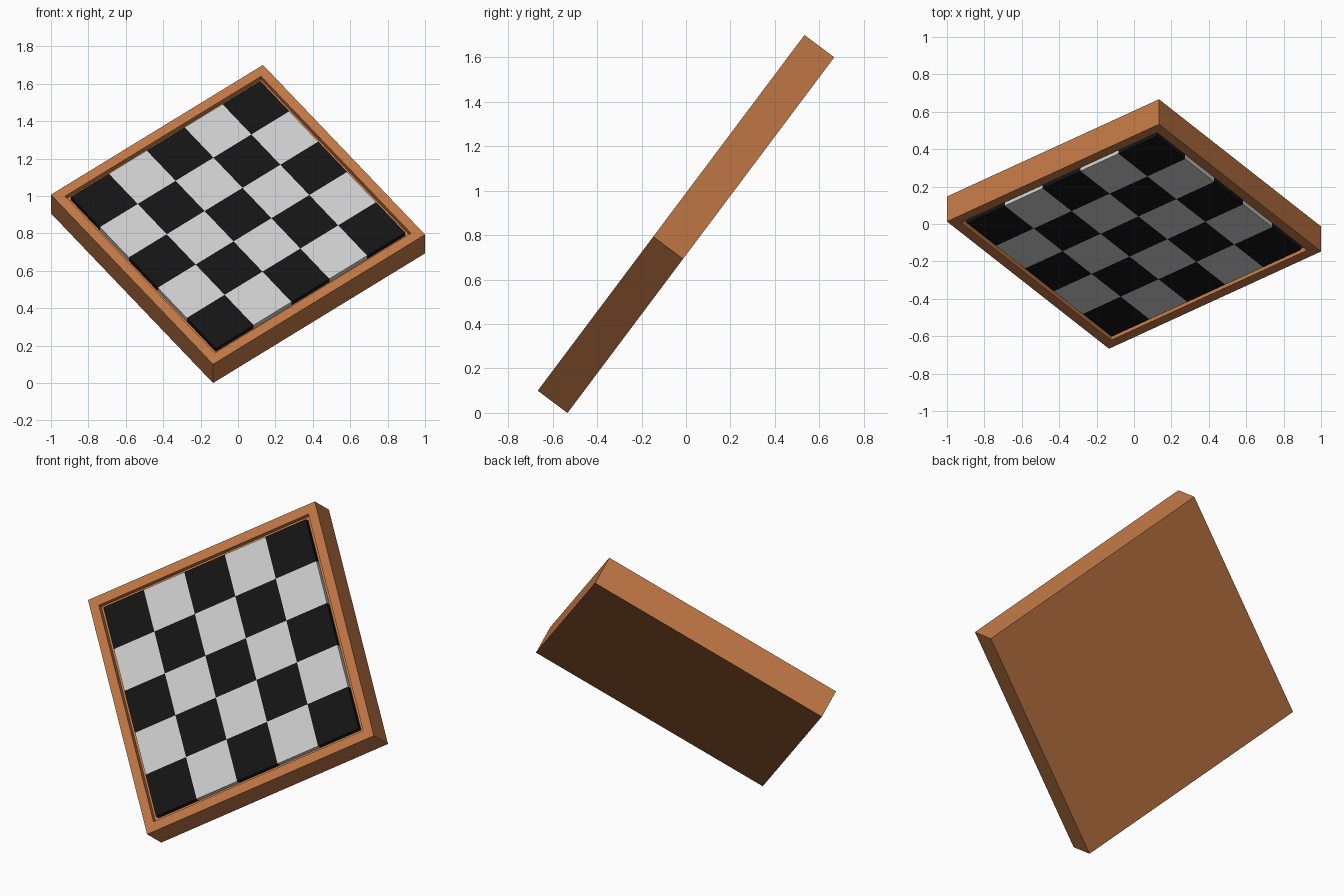
import bpy, bmesh, math
from mathutils import Matrix

if "Cube" in bpy.data.objects:
    bpy.data.objects.remove(bpy.data.objects["Cube"])

SIDE, THICK, N = 1.427, 0.167, 5
FIELD = SIDE * 0.893           # checkered area
CELL = FIELD / N
DEPTH = 0.03                   # thickness of the inlaid squares

# The board is spun in its own plane, then leaned back
POSE = (Matrix.Translation((0, 0, 0.85))
        @ Matrix.Rotation(math.radians(53.13), 4, 'X')
        @ Matrix.Rotation(math.radians(37.4), 4, 'Z'))


def material(name, rgb):
    m = bpy.data.materials.new(name)
    m.diffuse_color = (*rgb, 1)
    m.use_nodes = True
    m.node_tree.nodes["Principled BSDF"].inputs["Base Color"].default_value = m.diffuse_color
    return m


def add_object(name, bm, mat):
    me = bpy.data.meshes.new(name)
    bm.to_mesh(me)
    bm.free()
    me.materials.append(mat)
    ob = bpy.data.objects.new(name, me)
    ob.matrix_world = POSE
    bpy.context.collection.objects.link(ob)


def box(bm, size, centre):
    bmesh.ops.create_cube(bm, size=1, matrix=Matrix.Translation(centre)
                          @ Matrix.Diagonal((*size, 1)))


# Wooden tray: slab with a shallow recess in its front
bm = bmesh.new()
box(bm, (SIDE, SIDE, THICK), (0, 0, 0))
bm.normal_update()
front = max(bm.faces, key=lambda f: f.normal.z)
bmesh.ops.inset_region(bm, faces=[front], thickness=(SIDE - FIELD) / 2)
bmesh.ops.inset_region(bm, faces=[front], thickness=0, depth=-DEPTH)
add_object("wooden_frame", bm, material("wood", (0.53, 0.185, 0.06)))

# Inlaid squares, flush with the frame, dark in the corners
for parity, name, rgb in ((0, "dark", (0.007, 0.007, 0.007)),
                          (1, "light", (0.8, 0.8, 0.8))):
    bm = bmesh.new()
    for i in range(N):
        for j in range(N):
            if (i + j) % 2 == parity:
                box(bm, (CELL, CELL, DEPTH),
                    ((i - 2) * CELL, (j - 2) * CELL, (THICK - DEPTH) / 2))
    add_object(name + "_squares", bm, material(name, rgb))
